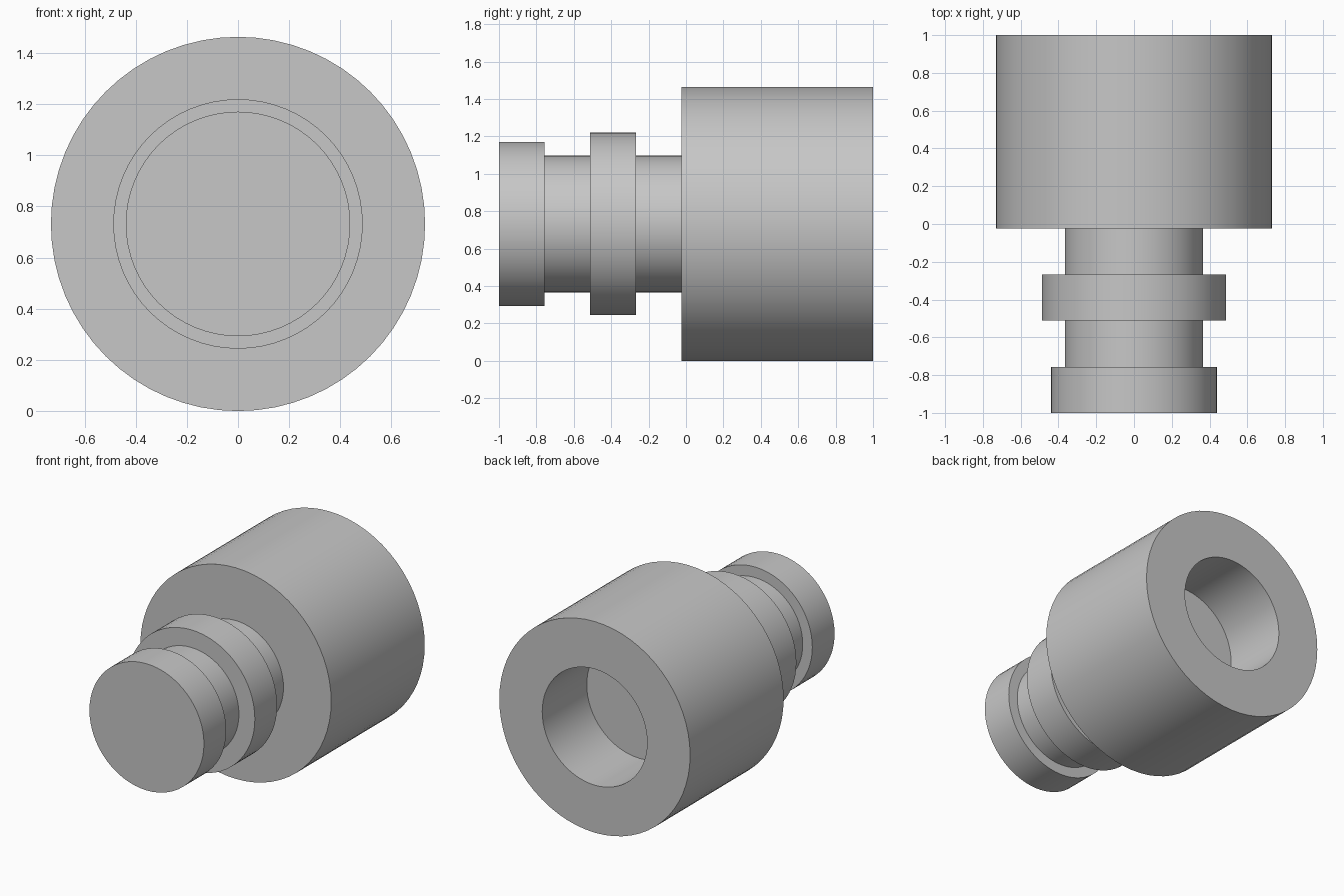
import bpy, bmesh, math
from mathutils import Vector, Matrix

cube = bpy.data.objects.get("Cube")
if cube:
    bpy.data.objects.remove(cube, do_unlink=True)

UNIT = 2 / 8.2          # step length along the axis
AXIS_Z = 3 * UNIT       # axis height, equal to the body radius
SEGMENTS = 64

steel = bpy.data.materials.new("grey_steel")
steel.use_nodes = True
grey = (0.57, 0.57, 0.57, 1)
steel.diffuse_color = grey
steel.node_tree.nodes["Principled BSDF"].inputs["Base Color"].default_value = grey


def lathe(name, profile):
    """Turn a (distance from front, radius) profile about the y axis."""
    bm = bmesh.new()
    verts = [bm.verts.new((r * UNIT, d * UNIT - 1, 0)) for d, r in profile]
    edges = [bm.edges.new(pair) for pair in zip(verts, verts[1:])]
    bmesh.ops.spin(bm, geom=verts + edges, cent=(0, 0, 0), axis=(0, 1, 0),
                   angle=math.tau, steps=SEGMENTS, use_merge=False)
    bmesh.ops.remove_doubles(bm, verts=bm.verts, dist=0.0001)
    bmesh.ops.recalc_face_normals(bm, faces=bm.faces)
    bmesh.ops.transform(bm, matrix=Matrix.Translation(Vector((0, 0, AXIS_Z))), verts=bm.verts)
    mesh = bpy.data.meshes.new(name)
    bm.to_mesh(mesh)
    bm.free()
    obj = bpy.data.objects.new(name, mesh)
    bpy.context.collection.objects.link(obj)
    mesh.materials.append(steel)
    bpy.ops.object.select_all(action='DESELECT')
    obj.select_set(True)
    bpy.context.view_layer.objects.active = obj
    bpy.ops.object.shade_smooth_by_angle(angle=math.radians(30))
    return obj


# One turned piece: end collar, neck, wide collar, neck, body, blind bore
lathe("stepped_coupling", [
    (0, 0), (0, 1.8), (1, 1.8),
    (1, 1.5), (2, 1.5),
    (2, 2), (3, 2),
    (3, 1.5), (4, 1.5),
    (4, 3), (8.2, 3),
    (8.2, 1.65), (6.2, 1.65), (6.2, 0),
])
